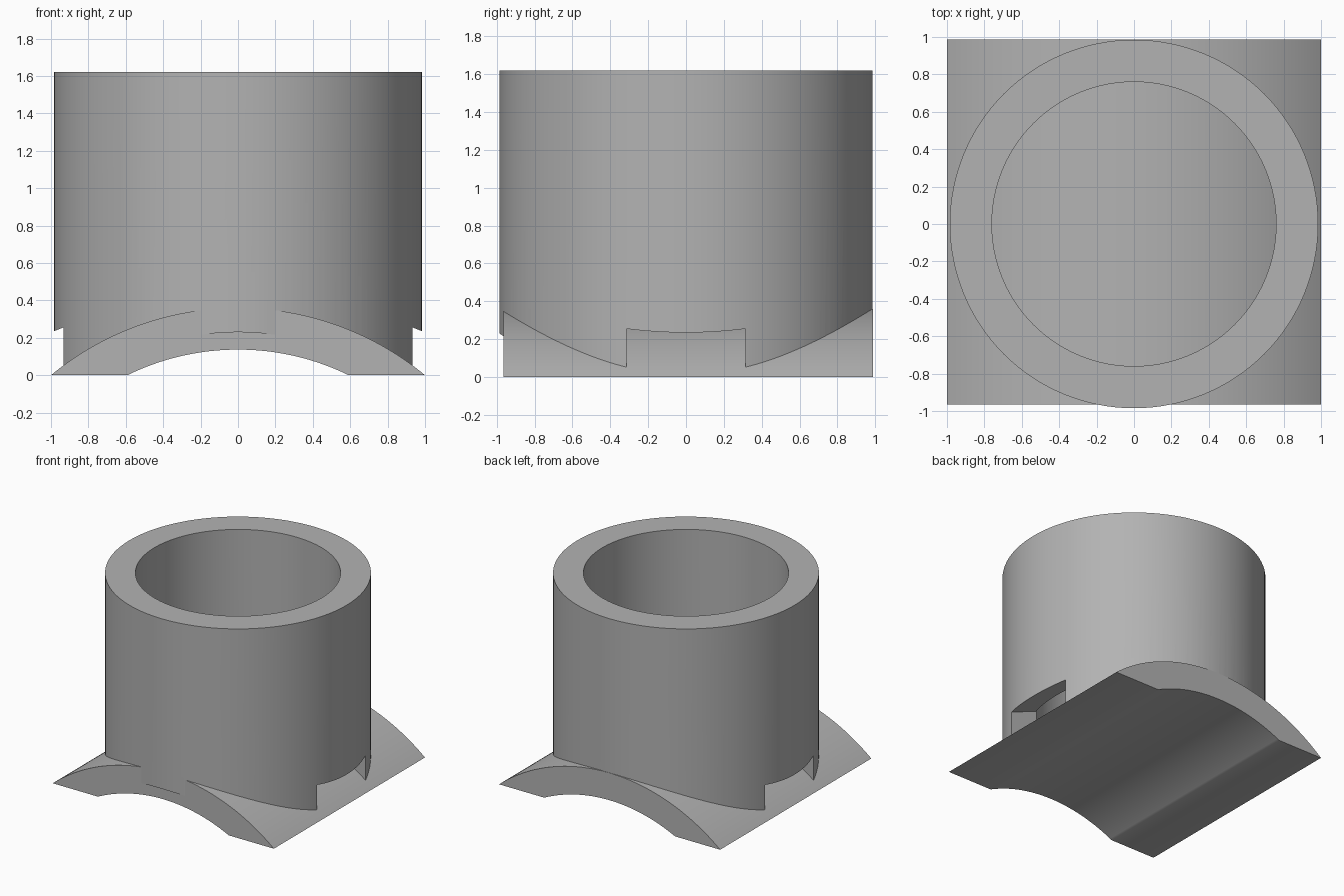
import bpy, bmesh, math

cube = bpy.data.objects.get("Cube")
if cube:
    bpy.data.objects.remove(cube, do_unlink=True)

grey = bpy.data.materials.new("plain grey")
grey.use_nodes = True
colour = (0.45, 0.45, 0.45, 1)
grey.diffuse_color = colour
grey.node_tree.nodes["Principled BSDF"].inputs["Base Color"].default_value = colour

R_OUT, R_IN, TOP = 0.985, 0.76, 1.62
BACK, FRONT = 0.987, -0.965
AXIS_Z = -1.209          # shared axis of the saddle arcs


def prism(name, profile, y0, y1):
    """Extrude an x-z outline along y."""
    bm = bmesh.new()
    face = bm.faces.new([bm.verts.new((x, y0, z)) for x, z in profile])
    moved = bmesh.ops.extrude_face_region(bm, geom=[face])["geom"]
    verts = [v for v in moved if isinstance(v, bmesh.types.BMVert)]
    bmesh.ops.translate(bm, verts=verts, vec=(0, y1 - y0, 0))
    bmesh.ops.recalc_face_normals(bm, faces=bm.faces)
    return finish(name, bm)


def finish(name, bm):
    mesh = bpy.data.meshes.new(name)
    bm.to_mesh(mesh)
    bm.free()
    mesh.materials.append(grey)
    obj = bpy.data.objects.new(name, mesh)
    bpy.context.collection.objects.link(obj)
    return obj


def arc(apex, floor, steps=64):
    """Points on a saddle arc, left to right, ending where it meets the floor."""
    radius = apex - AXIS_Z
    half = math.acos((floor - AXIS_Z) / radius)
    angles = [half * (2 * i / steps - 1) for i in range(steps + 1)]
    return [(radius * math.sin(a), AXIS_Z + radius * math.cos(a)) for a in angles]


def select(obj):
    bpy.ops.object.select_all(action="DESELECT")
    obj.select_set(True)
    bpy.context.view_layer.objects.active = obj


def cut(obj, cutter):
    cutter.hide_render = True
    mod = obj.modifiers.new("cut", "BOOLEAN")
    mod.operation, mod.solver, mod.object = "DIFFERENCE", "EXACT", cutter
    select(obj)
    bpy.ops.object.modifier_apply(modifier=mod.name)
    bpy.data.objects.remove(cutter, do_unlink=True)


# Curved saddle plate
plate = prism("saddle_plate", arc(0.36, 0) + arc(0.137, 0)[::-1], FRONT, BACK)

# Tube wall, spun from a rectangle
bm = bmesh.new()
wall = [(R_IN, 0.01), (R_OUT, 0.01), (R_OUT, TOP), (R_IN, TOP)]
loop = [bm.verts.new((x, 0, z)) for x, z in wall]
edges = [bm.edges.new((loop[i], loop[i - 1])) for i in range(4)]
bmesh.ops.spin(bm, geom=loop + edges, cent=(0, 0, 0), axis=(0, 0, 1),
               angle=math.tau, steps=128, use_duplicate=False)
bmesh.ops.remove_doubles(bm, verts=bm.verts, dist=1e-4)
bmesh.ops.recalc_face_normals(bm, faces=bm.faces)
tube = finish("tube", bm)

# Tube foot follows the saddle, sunk into the plate
cut(tube, prism("foot_cutter", arc(0.23, -0.1), -1.2, 1.2))

# Side notches with sloping tops
for side in (-1, 1):
    notch = [(0.5, -0.2), (1.1, -0.2), (1.1, 0.19), (0.5, 0.425)]
    cut(tube, prism("notch_cutter", [(side * x, z) for x, z in notch], -0.315, 0.315))

for obj in (plate, tube):
    select(obj)
    bpy.ops.object.shade_smooth_by_angle(angle=math.radians(30))
